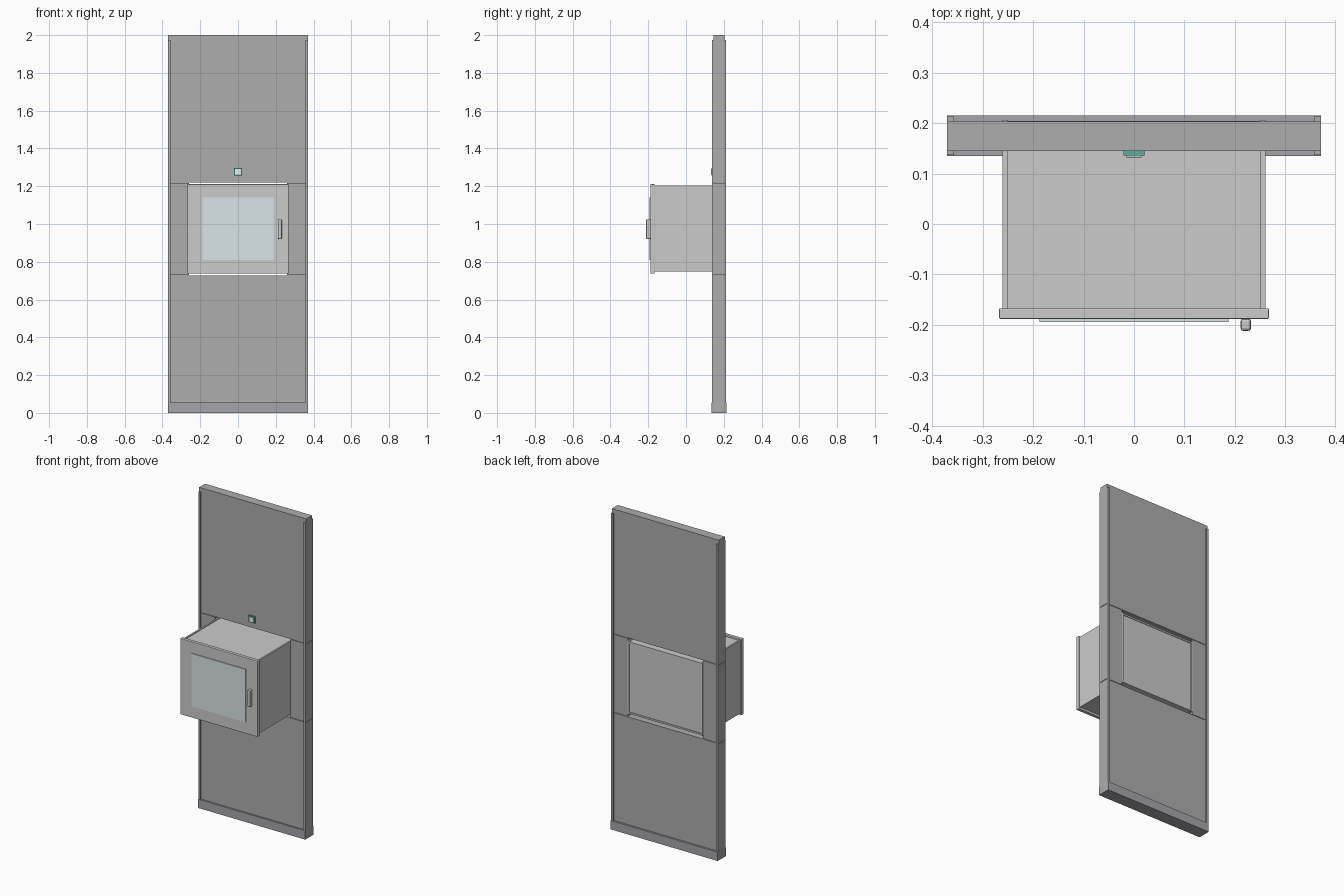
import bpy

if "Cube" in bpy.data.objects:
    bpy.data.objects.remove(bpy.data.objects["Cube"])


def material(name, color):
    m = bpy.data.materials.new(name)
    m.diffuse_color = color
    m.use_nodes = True
    m.node_tree.nodes["Principled BSDF"].inputs["Base Color"].default_value = m.diffuse_color
    return m


WALL = material("wall_grey", (0.42, 0.42, 0.42, 1))
BASE = material("base_grey", (0.38, 0.38, 0.41, 1))
STEEL = material("light_steel", (0.66, 0.67, 0.68, 1))
GLASS = material("pale_glass", (0.70, 0.78, 0.80, 1))
GREEN = material("switch_green", (0.10, 0.42, 0.33, 1))
WHITE = material("switch_white", (0.85, 0.90, 0.88, 1))


def box(name, x, y, z, mat, bevel=0):
    """Box from (min, max) ranges on each axis."""
    r = (x, y, z)
    bpy.ops.mesh.primitive_cube_add(size=1, location=[(a + b) / 2 for a, b in r])
    ob = bpy.context.object
    ob.name = name
    ob.scale = [b - a for a, b in r]
    bpy.ops.object.transform_apply(location=False, rotation=False, scale=True)
    ob.data.materials.append(mat)
    if bevel:
        mod = ob.modifiers.new("bevel", 'BEVEL')
        mod.width = bevel
        mod.segments = 2
    return ob


# Wall panels above and below the hatch opening
WY = (0.145, 0.203)
box("lower_wall_panel", (-0.37, 0.37), WY, (0.01, 0.728), WALL)
box("upper_wall_panel", (-0.37, 0.37), WY, (1.221, 2.0), WALL)

# Base skirting
box("base_skirting", (-0.37, 0.37), (0.135, 0.215), (0.0, 0.055), BASE)

# Side panels beside the hatch, edge trims and cabinet sides
for s, side in ((-1, "left"), (1, "right")):
    def span(a, b):
        return tuple(sorted((s * a, s * b)))
    box(side + "_wall_panel", span(0.26, 0.37), WY, (0.731, 1.218), WALL)
    for face, y in (("front", (0.137, 0.145)), ("back", (0.203, 0.213))):
        box(f"{side}_{face}_trim", span(0.357, 0.37), y, (0.055, 1.975), WALL)
    box(side + "_cabinet_side", span(0.25, 0.26), (-0.167, 0.206),
        (0.748, 1.205), STEEL)

# Hollow cabinet passing through the wall
box("cabinet_top", (-0.25, 0.25), (-0.167, 0.204), (1.19, 1.2), STEEL)
box("cabinet_floor", (-0.25, 0.25), (-0.167, 0.204), (0.75, 0.76), STEEL)
box("cabinet_back", (-0.25, 0.25), (0.19, 0.2), (0.76, 1.19), STEEL)

# Door with viewing window and pull handle
box("door", (-0.267, 0.267), (-0.188, -0.167), (0.737, 1.211), STEEL, 0.002)
box("door_window", (-0.187, 0.187), (-0.194, -0.188), (0.81, 1.14), GLASS)
box("door_handle", (0.211, 0.232), (-0.212, -0.187), (0.92, 1.025), STEEL, 0.006)

# Wall switch above the cabinet
box("switch_frame", (-0.021, 0.021), (0.136, 0.146), (1.256, 1.297), GREEN)
box("switch_button", (-0.015, 0.015), (0.132, 0.137), (1.262, 1.291), WHITE, 0.001)
